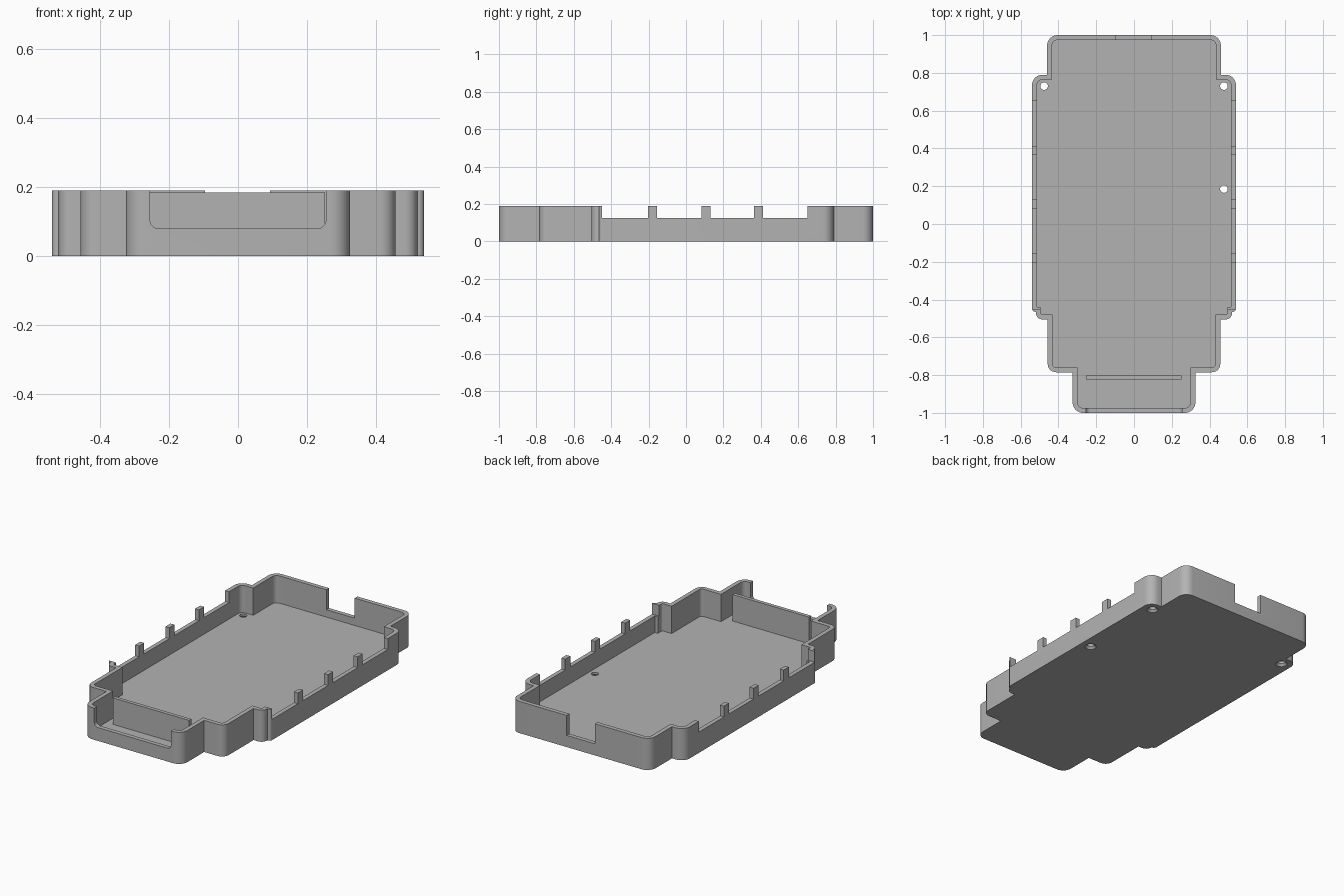
import bpy, bmesh, math
from mathutils import Vector, Matrix

default = bpy.data.objects.get("Cube")
if default:
    bpy.data.objects.remove(default)

HEIGHT, WALL, FLOOR, RAIL = 0.19, 0.026, 0.026, 0.125

grey = bpy.data.materials.new("plain grey")
grey.use_nodes = True
grey.diffuse_color = (0.45, 0.45, 0.45, 1)
grey.node_tree.nodes["Principled BSDF"].inputs["Base Color"].default_value = (0.45, 0.45, 0.45, 1)


def make_object(name, bm):
    bmesh.ops.recalc_face_normals(bm, faces=bm.faces)
    mesh = bpy.data.meshes.new(name)
    bm.to_mesh(mesh)
    bm.free()
    mesh.materials.append(grey)
    obj = bpy.data.objects.new(name, mesh)
    bpy.context.collection.objects.link(obj)
    return obj


def inset(corners, t):
    """Move every edge of a clockwise outline inward by t."""
    result = []
    for i, (x, y, r) in enumerate(corners):
        p = Vector((x, y))
        a = (p - Vector(corners[i - 1][:2])).normalized()
        b = (Vector(corners[(i + 1) % len(corners)][:2]) - p).normalized()
        # clockwise travel keeps the inside on the right
        p += t * (Vector((a.y, -a.x)) + Vector((b.y, -b.x)))
        result.append((p.x, p.y, max(r - t, 0)))
    return result


def rounded(corners, steps=8):
    """Replace each corner of an outline by an arc of its own radius."""
    points = []
    for i, (x, y, r) in enumerate(corners):
        p = Vector((x, y))
        if r < 0.001:
            points.append(p)
            continue
        a = (Vector(corners[i - 1][:2]) - p).normalized()
        b = (Vector(corners[(i + 1) % len(corners)][:2]) - p).normalized()
        for k in range(steps + 1):
            s = math.pi / 2 * k / steps
            points.append(p + r * (a * (1 - math.sin(s)) + b * (1 - math.cos(s))))
    return points


def prism(name, points, low, high, upright=False):
    """Extrude an outline along z, or along y when upright."""
    bm = bmesh.new()
    place = (lambda p, d: (p.x, d, p.y)) if upright else (lambda p, d: (p.x, p.y, d))
    face = bm.faces.new([bm.verts.new(place(p, low)) for p in points])
    top = bmesh.ops.extrude_face_region(bm, geom=[face])["geom"]
    shift = (0, high - low, 0) if upright else (0, 0, high - low)
    bmesh.ops.translate(bm, vec=shift, verts=[v for v in top if isinstance(v, bmesh.types.BMVert)])
    return make_object(name, bm)


def box(name, x, y, z):
    corners = [Vector((x[i], y[j])) for i, j in ((0, 0), (0, 1), (1, 1), (1, 0))]
    return prism(name, corners, *z)


def cut(target, cutter):
    mod = target.modifiers.new("cut", "BOOLEAN")
    mod.operation, mod.solver, mod.object = "DIFFERENCE", "EXACT", cutter
    cutter.hide_render = True
    bpy.context.view_layer.objects.active = target
    bpy.ops.object.modifier_apply(modifier=mod.name)
    bpy.data.objects.remove(cutter)


# Tray outline: right half as x, y, corner radius, then mirrored
half = [(0.46, 1, 0.055), (0.46, 0.79, 0), (0.54, 0.79, 0.055), (0.54, -0.465, 0.018),
        (0.52, -0.465, 0), (0.52, -0.505, 0.035), (0.457, -0.505, 0), (0.457, -0.785, 0.045),
        (0.325, -0.785, 0), (0.325, -1, 0.055)]
outline = half + [(-x, y, r) for x, y, r in reversed(half)]

tray = prism("tray", rounded(outline), 0, HEIGHT)
cut(tray, prism("cavity", rounded(inset(outline, WALL)), FLOOR, HEIGHT + 0.1))

# Lowered side rails that leave three posts standing on each side
for start, end in ((-0.45, -0.204), (-0.156, 0.083), (0.131, 0.364), (0.412, 0.65)):
    for side in (-1, 1):
        cut(tray, box("rail_gap", sorted((side * 0.49, side * 0.6)), (start, end), (RAIL, 0.3)))

# Front opening with rounded lower corners, and the square back opening
opening = [(-0.255, 0.08, 0.025), (-0.255, 0.3, 0), (0.255, 0.3, 0), (0.255, 0.08, 0.025)]
cut(tray, prism("front_opening", rounded(opening), -1.1, -0.95, upright=True))
cut(tray, box("back_opening", (-0.095, 0.093), (0.95, 1.1), (0.07, 0.3)))

# Countersunk screw holes
for x, y in ((-0.476, 0.73), (0.476, 0.73), (0.476, 0.185)):
    for r1, r2, low, high in ((0.02, 0.02, -0.02, 0.06), (0.034, 0.018, -0.002, 0.016)):
        bm = bmesh.new()
        bmesh.ops.create_cone(bm, cap_ends=True, segments=24, radius1=r1, radius2=r2,
                              depth=high - low, matrix=Matrix.Translation((x, y, (low + high) / 2)))
        cut(tray, make_object("screw_hole", bm))

# Inner partition behind the front opening
partition = box("partition", (-0.255, 0.252), (-0.824, -0.802), (FLOOR - 0.005, 0.185))

for obj in (tray, partition):
    bpy.ops.object.select_all(action="DESELECT")
    obj.select_set(True)
    bpy.context.view_layer.objects.active = obj
    bpy.ops.object.shade_smooth_by_angle(angle=math.radians(30))
